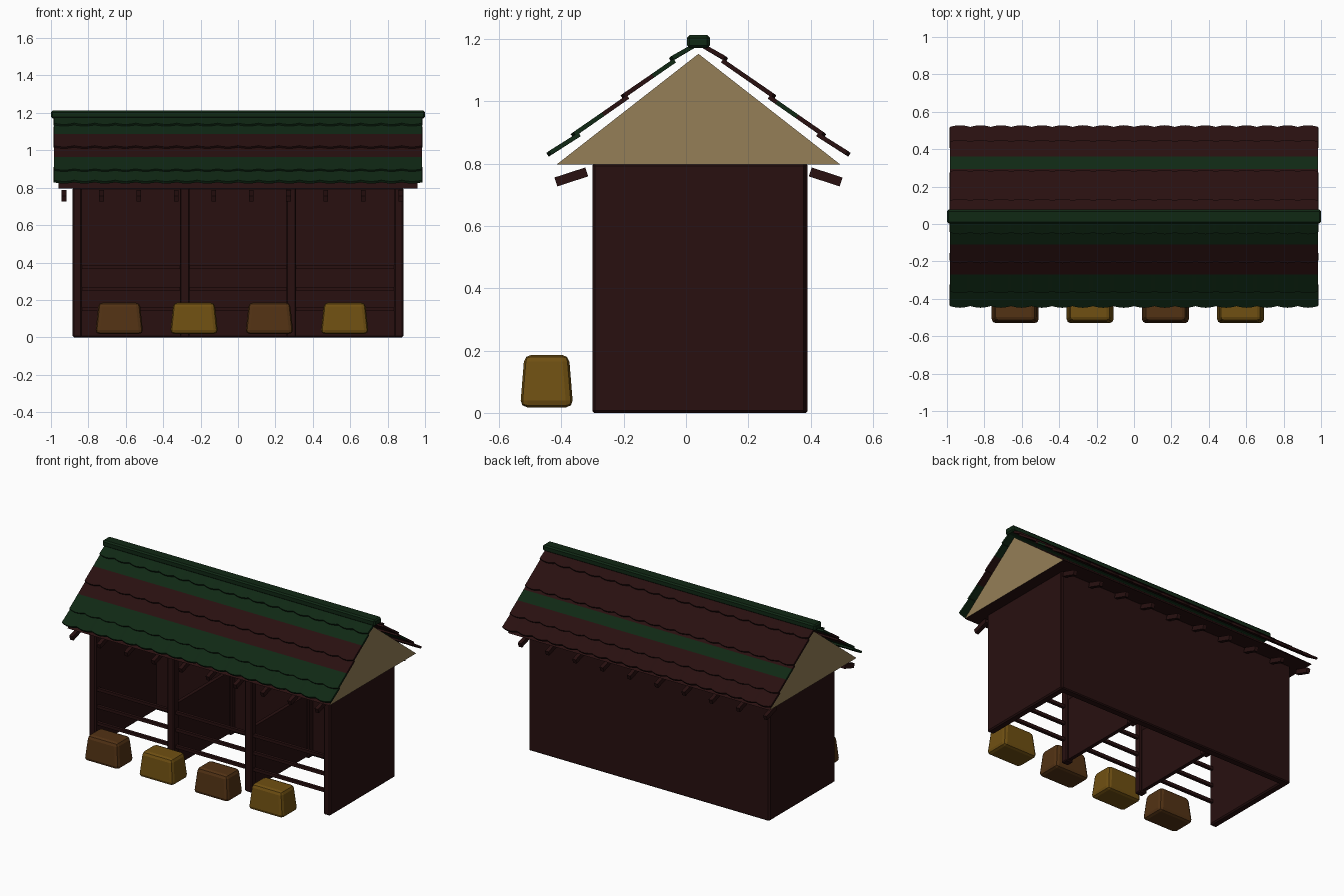
import bpy, bmesh, math
from mathutils import Vector

old = bpy.data.objects.get("Cube")
if old:
    bpy.data.objects.remove(old, do_unlink=True)


def material(name, rgb):
    m = bpy.data.materials.new(name)
    m.use_nodes = True
    m.diffuse_color = (*rgb, 1)
    node = next(n for n in m.node_tree.nodes if n.type == 'BSDF_PRINCIPLED')
    node.inputs["Base Color"].default_value = (*rgb, 1)
    return m


wood = material("dark red wood", (0.021, 0.005, 0.005))
green = material("dark green tile", (0.005, 0.021, 0.007))
tan = material("tan gable board", (0.30, 0.21, 0.095))
gold = material("golden straw", (0.16, 0.08, 0.006))
brown = material("brown straw", (0.085, 0.032, 0.007))

RIDGE_Y = 0.04


def finish(bm, name, mats):
    bmesh.ops.recalc_face_normals(bm, faces=bm.faces)
    mesh = bpy.data.meshes.new(name)
    bm.to_mesh(mesh)
    bm.free()
    ob = bpy.data.objects.new(name, mesh)
    bpy.context.collection.objects.link(ob)
    for m in mats:
        mesh.materials.append(m)
    return ob


def box(name, lo, hi, mat, bevel=0.0, taper=(1, 1), segments=1):
    lo, hi = Vector(lo), Vector(hi)
    size = hi - lo
    bm = bmesh.new()
    bmesh.ops.create_cube(bm, size=1)
    for v in bm.verts:
        if v.co.z > 0:
            v.co.x *= taper[0]
            v.co.y *= taper[1]
        v.co = Vector(a * b for a, b in zip(v.co, size))
    if bevel:
        bmesh.ops.bevel(bm, geom=bm.edges[:], offset=bevel, segments=segments,
                        profile=0.5, affect='EDGES')
    ob = finish(bm, name, [mat])
    ob.location = (lo + hi) / 2
    return ob


# Walls, dividers and posts
box("back_wall", (-0.88, 0.34, 0), (0.88, 0.39, 0.8), wood, 0.006)
for side, label in ((-1, "right"), (1, "left")):
    xs = sorted((side * 0.835, side * 0.885))
    box(label + "_wall", (xs[0], -0.30, 0), (xs[1], 0.385, 0.8), wood, 0.008)
    x = side * 0.285
    box(label + "_divider", (x - 0.012, -0.26, 0.01), (x + 0.012, 0.34, 0.42), wood)
    box(label + "_front_post", (x - 0.026, -0.30, 0), (x + 0.026, -0.25, 0.8), wood, 0.006)
    box(label + "_back_post", (x - 0.026, 0.30, 0), (x + 0.026, 0.35, 0.8), wood, 0.006)

# Front rails of the three stalls
for z in (0.15, 0.26, 0.375):
    box("front_rail", (-0.84, -0.285, z - 0.01), (0.84, -0.265, z + 0.01), wood)

# Loft prism with tan gable ends
bm = bmesh.new()
profile = ((-0.415, 0.797), (0.495, 0.797), (RIDGE_Y, 1.152))
ends = [[bm.verts.new((x, y, z)) for y, z in profile] for x in (-0.96, 0.96)]
for ring in ends:
    bm.faces.new(ring).material_index = 1
for i in range(3):
    j = (i + 1) % 3
    bm.faces.new((ends[0][i], ends[0][j], ends[1][j], ends[1][i]))
finish(bm, "loft", [wood, tan])


# Overlapping tile courses with scalloped lower edges
def course(name, side, low, high, bands, half=0.985, tiles=18, steps=6):
    cuts = sorted({low, high, *(b for b in bands if high < b < low)}, reverse=True)
    bm = bmesh.new()
    count = tiles * steps
    rows = []
    for k, u in enumerate(cuts):
        row = []
        for i in range(count + 1):
            x = -half + 2 * half * i / count
            d = u
            if k == 0:
                d -= 0.009 * (1 - abs(math.sin(math.pi * i / steps)))
            lift = 0.014 * (u - high) / (low - high)
            row.append(bm.verts.new((x, RIDGE_Y + side * d, 1.198 - 0.775 * d + lift)))
        rows.append(row)
    for k in range(len(cuts) - 1):
        mid = (cuts[k] + cuts[k + 1]) / 2
        inside = bands[0] < mid < bands[1]
        for i in range(count):
            f = bm.faces.new((rows[k][i], rows[k][i + 1], rows[k + 1][i + 1], rows[k + 1][i]))
            f.material_index = int(inside)
    ob = finish(bm, name, [green, wood] if side < 0 else [wood, green])
    if ob.data.polygons[0].normal.z < 0:
        ob.data.flip_normals()
    mod = ob.modifiers.new("thickness", 'SOLIDIFY')
    mod.thickness = 0.014
    mod.offset = -1


for side, label, bands in ((-1, "front", (0.15, 0.31)), (1, "back", (0.255, 0.32))):
    for low, high in ((0.488, 0.385), (0.41, 0.23), (0.25, 0.08), (0.095, 0.02)):
        course(label + "_tile_course", side, low, high, bands)

# Ridge cap
box("ridge_cap", (-1, 0.003, 1.17), (1, 0.077, 1.212), green, 0.009)

# Rafter ends under both eaves
for i in range(10):
    x = -0.93 + 0.2 * i
    for side, label in ((-1, "front"), (1, "back")):
        y = RIDGE_Y + side * 0.408
        stub = box(label + "_rafter_end", (x - 0.0125, y - 0.052, 0.742),
                   (x + 0.0125, y + 0.052, 0.772), wood)
        stub.rotation_euler.x = -side * math.radians(18)

# Straw bales
for i, x in enumerate((-0.635, -0.235, 0.168, 0.57)):
    bale = box("straw_bale", (x - 0.128, -0.532, 0.018), (x + 0.128, -0.362, 0.186),
               gold if i % 2 else brown, 0.022, (0.86, 0.84), 2)
